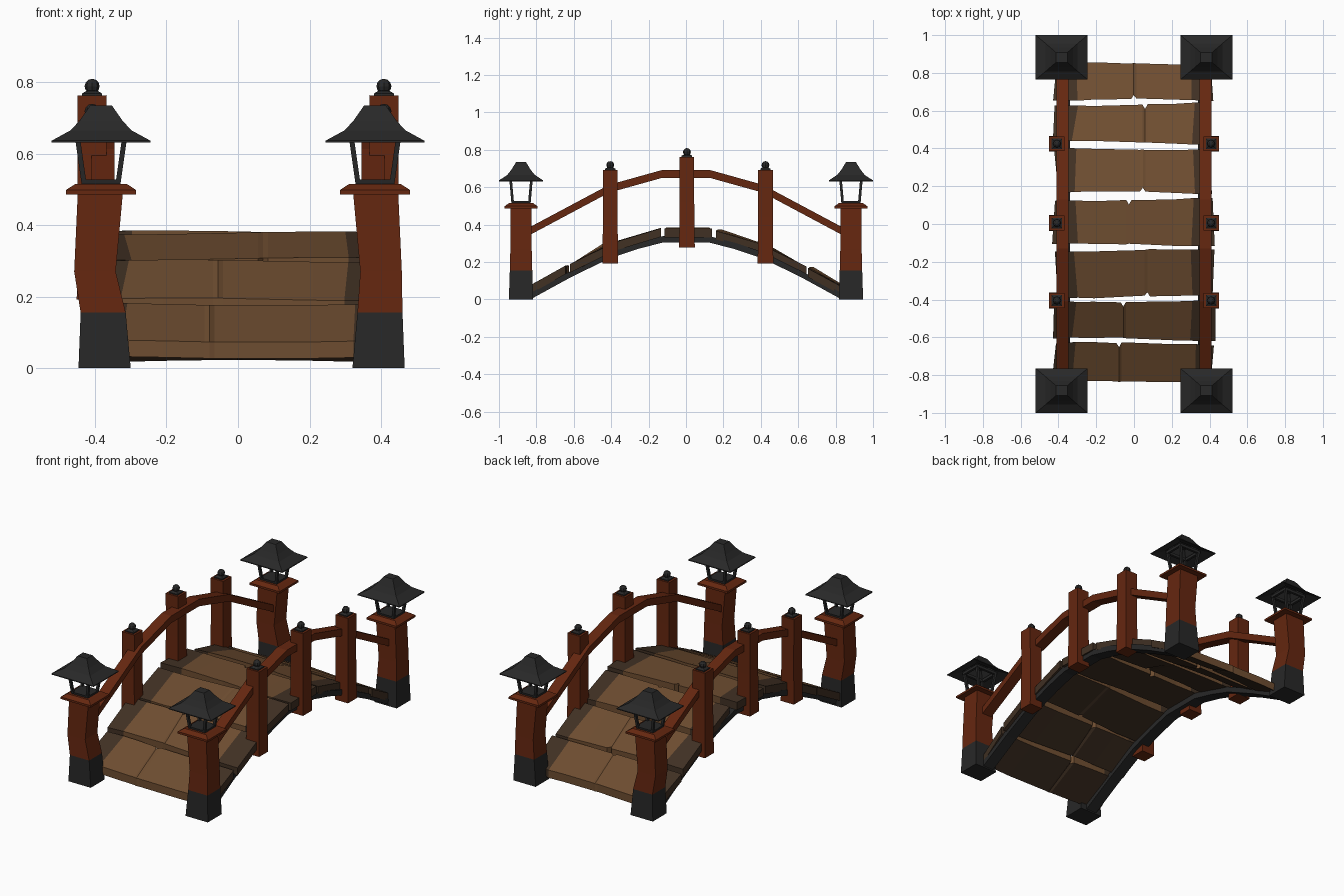
import bpy, bmesh, math, random
from mathutils import Vector

if "Cube" in bpy.data.objects:
    bpy.data.objects.remove(bpy.data.objects["Cube"])

random.seed(4)


def material(name, rgb):
    m = bpy.data.materials.new(name)
    m.diffuse_color = (*rgb, 1)
    m.use_nodes = True
    m.node_tree.nodes["Principled BSDF"].inputs["Base Color"].default_value = m.diffuse_color
    return m


RED = material("red paint", (0.13, 0.020, 0.005))
BLACK = material("charcoal", (0.021, 0.021, 0.021))
BROWN = material("plank brown", (0.155, 0.074, 0.030))
DARK = material("dark plank brown", (0.052, 0.030, 0.017))


def finish(name, bm, mats, rule=None):
    bmesh.ops.recalc_face_normals(bm, faces=bm.faces[:])
    if rule:
        for f in bm.faces:
            f.material_index = rule(f)
    me = bpy.data.meshes.new(name)
    bm.to_mesh(me)
    bm.free()
    for m in mats:
        me.materials.append(m)
    ob = bpy.data.objects.new(name, me)
    bpy.context.collection.objects.link(ob)
    return ob


def skin(bm, rings):
    """Join four-point rings into a closed solid."""
    vs = [[bm.verts.new(p) for p in r] for r in rings]
    for a, b in zip(vs, vs[1:]):
        for i in range(4):
            j = (i + 1) % 4
            bm.faces.new((a[i], a[j], b[j], b[i]))
    bm.faces.new(vs[0][::-1])
    bm.faces.new(vs[-1])


def square(cx, cy, hx, hy, z):
    return [(cx - hx, cy - hy, z), (cx + hx, cy - hy, z),
            (cx + hx, cy + hy, z), (cx - hx, cy + hy, z)]


def loft(name, rings, mats, rule=None):
    bm = bmesh.new()
    skin(bm, [square(*r) for r in rings])
    return finish(name, bm, mats, rule)


def beam(name, path, cx, hx, t, mat):
    """Rail running along y through (y, z) points."""
    bm = bmesh.new()
    skin(bm, [[(cx - hx, y, z - t), (cx + hx, y, z - t),
               (cx + hx, y, z + t), (cx - hx, y, z + t)] for y, z in path])
    return finish(name, bm, [mat])


def both_ways(half):
    return [(-y, z) for y, z in half] + [(y, z) for y, z in reversed(half)]


# Corner posts with dark feet, caps and lanterns
for sx in (-1, 1):
    for sy in (-1, 1):
        tag = ("left" if sx < 0 else "right") + ("_front" if sy < 0 else "_back")
        cx, cy = sx * 0.383, sy * 0.882
        lean = 0.01
        loft("corner_post_" + tag, [
            (cx + lean, cy, 0.073, 0.065, 0),
            (sx * 0.387 + lean, cy, 0.063, 0.060, 0.155),
            (sx * 0.400, cy, 0.058, 0.057, 0.27),
            (sx * 0.385, cy, 0.063, 0.055, 0.49)], [RED, BLACK],
            lambda f: 1 if f.calc_center_median().z < 0.15 else 0)
        loft("post_cap_" + tag, [
            (cx, cy, 0.098, 0.088, 0.486), (cx, cy, 0.098, 0.088, 0.498),
            (cx, cy, 0.072, 0.064, 0.515)], [RED])

        # Lantern frame: base plate, flared struts and top bars
        bm = bmesh.new()
        skin(bm, [square(cx, cy, 0.054, 0.050, 0.513),
                  square(cx, cy, 0.056, 0.052, 0.527)])
        for a in (-1, 1):
            for b in (-1, 1):
                skin(bm, [square(cx + a * 0.048, cy + b * 0.045, 0.007, 0.007, 0.52),
                          square(cx + a * 0.066, cy + b * 0.056, 0.007, 0.007, 0.645)])
            skin(bm, [square(cx + a * 0.066, cy, 0.007, 0.063, z) for z in (0.632, 0.648)])
            skin(bm, [square(cx, cy + a * 0.056, 0.073, 0.007, z) for z in (0.632, 0.648)])
        finish("lantern_frame_" + tag, bm, [BLACK])

        # Curved pagoda roof with a hollow underside
        loft("lantern_roof_" + tag, [
            (cx, cy, 0.045, 0.040, 0.69), (cx, cy, 0.075, 0.066, 0.652),
            (cx, cy, 0.138, 0.118, 0.631), (cx, cy, 0.138, 0.118, 0.636),
            (cx, cy, 0.085, 0.074, 0.665), (cx, cy, 0.060, 0.052, 0.692),
            (cx, cy, 0.030, 0.026, 0.735)], [BLACK])

# Rail posts with finials
for sx in (-1, 1):
    side = "left" if sx < 0 else "right"
    for n, (cy, z0, z1) in enumerate([(-0.405, 0.192, 0.692),
                                      (0.005, 0.278, 0.762),
                                      (0.425, 0.192, 0.692)]):
        cx = sx * 0.408
        loft(f"rail_post_{side}_{n}", [
            (cx, cy, 0.043, 0.042, z0), (cx, cy, 0.040, 0.039, (z0 + z1) / 2),
            (cx, cy, 0.041, 0.039, z1)], [RED])
        bm = bmesh.new()
        skin(bm, [square(cx, cy, 0.028, 0.028, z1 - 0.002),
                  square(cx, cy, 0.028, 0.028, z1 + 0.006),
                  square(cx, cy, 0.016, 0.016, z1 + 0.013)])
        ball = bmesh.ops.create_uvsphere(bm, u_segments=8, v_segments=6, radius=0.021)
        bmesh.ops.translate(bm, verts=ball["verts"], vec=(cx, cy, z1 + 0.026))
        finish(f"finial_{side}_{n}", bm, [BLACK])

    # Handrail and arched stringer
    beam("handrail_" + side,
         both_ways([(0.86, 0.352), (0.41, 0.592), (0.13, 0.67)]),
         sx * 0.378, 0.032, 0.021, RED)
    beam("stringer_" + side,
         both_ways([(0.83, 0.018), (0.62, 0.133), (0.41, 0.236),
                    (0.26, 0.286), (0.12, 0.322)]),
         sx * 0.375, 0.035, 0.017, BLACK)


# Deck planks following the arch, with worn edges and darkened ends
def arch(y):
    y = abs(y)
    pts = [(0, 0.335), (0.13, 0.335), (0.41, 0.252), (0.86, 0.014)]
    for (a, za), (b, zb) in zip(pts, pts[1:]):
        if y <= b:
            return za + (zb - za) * (y - a) / (b - a)
    return pts[-1][1]


def jit(a):
    return random.uniform(-a, a)


spans = [(-0.83, -0.635), (-0.61, -0.405), (-0.385, -0.14), (-0.11, 0.13),
         (0.165, 0.40), (0.43, 0.635), (0.655, 0.85)]
for n, (y0, y1) in enumerate(spans):
    notch = random.uniform(-0.15, 0.15)
    xs = sorted([-0.415, -0.31, -0.21, notch - 0.014, notch, notch + 0.014,
                 0.21, 0.31, 0.415])
    side_cut = random.choice((0, 1))
    phase = random.uniform(0, 6)
    rings = []
    for x in xs:
        ya = y0 + 0.008 * math.sin(5 * x + phase) + jit(0.003)
        yb = y1 + 0.008 * math.sin(4 * x + 2 * phase) + jit(0.003)
        if x == notch:
            ya += 0.022 * side_cut
            yb -= 0.022 * (1 - side_cut)
        sag = 0.004 * math.sin(6 * x + phase)
        za, zb = arch(y0) + sag, arch(y1) + sag
        slide = 0.02 if abs(x) > 0.3 else 0
        xa, xb = x + jit(slide), x + jit(slide)
        rings.append([(xa, ya, za), (xb, yb, zb),
                      (xb, yb, zb + 0.046), (xa, ya, za + 0.046)])
    bm = bmesh.new()
    skin(bm, rings)

    def plank_rule(f):
        return 1 if abs(f.calc_center_median().x) > 0.31 or f.normal.z < -0.7 else 0
    finish(f"deck_plank_{n}", bm, [BROWN, DARK], plank_rule)
